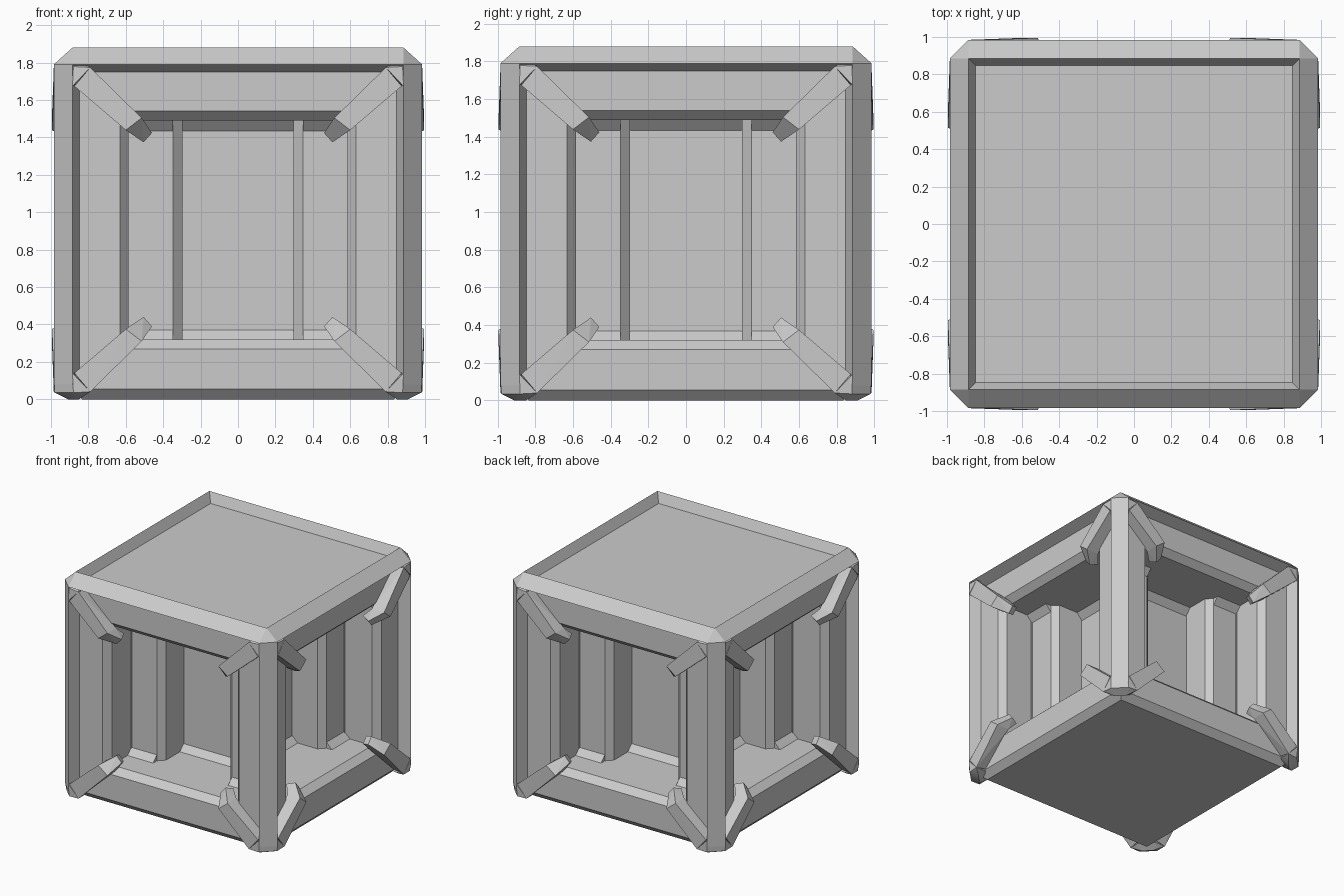
import bpy, bmesh, math
from mathutils import Vector, Matrix

if "Cube" in bpy.data.objects:
    bpy.data.objects.remove(bpy.data.objects["Cube"])

MID = 0.907  # mirror height of the side recesses and brackets


def finish(bm, name):
    bmesh.ops.remove_doubles(bm, verts=bm.verts, dist=0.0005)
    me = bpy.data.meshes.new(name)
    bm.to_mesh(me)
    bm.free()
    ob = bpy.data.objects.new(name, me)
    bpy.context.collection.objects.link(ob)
    return ob


def face(bm, pts, hint, turn=0):
    """Face turned around z by quarter turns, oriented towards hint."""
    pts = [Vector(p) for p in pts]
    n = sum(((pts[i] - pts[0]).cross(pts[i + 1] - pts[0])
             for i in range(1, len(pts) - 1)), Vector())
    if n.dot(Vector(hint)) < 0:
        pts.reverse()
    r = Matrix.Rotation(turn * math.pi / 2, 3, 'Z')
    bm.faces.new([bm.verts.new(r @ p) for p in pts])


def rect(w, y, z0, z1):
    return [(-w, y, z0), (w, y, z0), (w, y, z1), (-w, y, z1)]


def hull(bm, pts):
    vs = [bm.verts.new(p) for p in pts]
    res = bmesh.ops.convex_hull(bm, input=vs)
    junk = {g for g in res["geom_interior"] + res["geom_unused"]
            if isinstance(g, bmesh.types.BMVert)}
    bmesh.ops.delete(bm, geom=list(junk), context='VERTS')


OUT, UP, DOWN = (0, -1, 0), (0, 0, 1), (0, 0, -1)
Z0, Z1 = 0.32, 1.49           # floor and ceiling of recess
shell, frame, core = bmesh.new(), bmesh.new(), bmesh.new()

for t in range(4):
    # side panel: flat ring, then sloped lip of the opening
    loops = [rect(0.89, -0.89, 0.055, 1.80), rect(0.632, -0.89, 0.27, 1.54),
             rect(0.585, -0.835, Z0, Z1)]
    for a, b in zip(loops, loops[1:]):
        for i in range(4):
            j = (i + 1) % 4
            face(shell, [a[i], a[j], b[j], b[i]], OUT, t)
    # bottom chamfer
    face(shell, [(-0.89, -0.89, 0.055), (0.89, -0.89, 0.055),
                 (0.835, -0.835, 0), (-0.835, -0.835, 0)], (0, -1, -1), t)

    # recess floor and ceiling
    for z, h in ((Z0, UP), (Z1, DOWN)):
        face(core, [(-0.585, -0.835, z), (0.585, -0.835, z),
                    (0.585, -0.29, z), (-0.585, -0.29, z)], h, t)
    # recess walls with inner chamfered columns and deep channel
    plan = [(0.585, -0.835), (0.585, -0.578), (0.348, -0.578),
            (0.298, -0.528), (0.298, -0.295)]
    for s in (-1, 1):
        for (xa, ya), (xb, yb) in zip(plan, plan[1:]):
            face(core, [(s * xa, ya, Z0), (s * xb, yb, Z0),
                        (s * xb, yb, Z1), (s * xa, ya, Z1)], (-s, -1, 0), t)
    face(core, rect(0.298, -0.295, Z0, Z1), OUT, t)
    # sloped fillets where the walls meet floor and ceiling
    for xa, xb, y in ((-0.585, -0.348, -0.578), (0.348, 0.585, -0.578),
                      (-0.298, 0.298, -0.295)):
        for za, zb, h in ((Z0, 0.37, 1), (Z1, 1.433, -1)):
            face(core, [(xa, y - 0.05, za), (xb, y - 0.05, za),
                        (xb, y, zb), (xa, y, zb)], (0, -1, h), t)
            for x, s in ((xa, -1), (xb, 1)):
                face(core, [(x, y - 0.05, za), (x, y, zb), (x, y, za)], (s, 0, 0), t)

    # top bar of the frame: chamfer, inner slope, underside
    e = 0.885
    face(frame, [(-e, -0.985, 1.79), (e, -0.985, 1.79), (e, -e, 1.88), (-e, -e, 1.88)],
         (0, -1, 1), t)
    face(frame, [(-e, -e, 1.88), (e, -e, 1.88), (0.847, -0.847, 1.80), (-0.847, -0.847, 1.80)],
         (0, 1, 1), t)
    face(frame, [(-e, -0.985, 1.79), (e, -0.985, 1.79), (0.847, -0.89, 1.75), (-0.847, -0.89, 1.75)],
         (0, -1, -1), t)
    # corner post: inner slopes, outer chamfer, top corner
    for s in (-1, 1):
        face(frame, [(s * e, -0.985, 0.08), (s * e, -0.985, 1.79),
                     (s * 0.847, -0.89, 1.75), (s * 0.847, -0.89, 0.08)], (-s, -1, 0), t)
    face(frame, [(e, -0.985, 0.08), (0.985, -e, 0.08), (0.985, -e, 1.79), (e, -0.985, 1.79)],
         (1, -1, 0), t)
    face(frame, [(e, -0.985, 1.79), (0.985, -e, 1.79), (e, -e, 1.88)], (1, -1, 1), t)

# bottom and recessed top plates
face(shell, [(-0.835, -0.835, 0), (0.835, -0.835, 0), (0.835, 0.835, 0), (-0.835, 0.835, 0)], DOWN)
face(frame, [(-0.847, -0.847, 1.80), (0.847, -0.847, 1.80),
             (0.847, 0.847, 1.80), (-0.847, 0.847, 1.80)], UP)
finish(shell, "side_panels")
finish(core, "recess_core")
finish(frame, "edge_frame")

# bent claw brackets: arm along the panel, then tip bending into the recess
arm = [(0.875, -0.985, 0.14), (0.79, -0.985, 0.04), (0.60, -0.995, 0.375), (0.515, -0.995, 0.31),
       (0.875, -0.88, 0.14), (0.79, -0.88, 0.06), (0.60, -0.88, 0.375), (0.515, -0.88, 0.31)]
tip = [arm[2], arm[3], arm[6], arm[7],
       (0.505, -0.885, 0.44), (0.46, -0.885, 0.39), (0.53, -0.82, 0.42), (0.485, -0.82, 0.37)]
# solid cap joining two arms at each corner
half = [(0.885, -0.985, 0.14), (0.79, -0.985, 0.04), (0.79, -0.89, 0.04),
        (0.88, -0.98, 0.035), (0.85, -0.91, 0.0), (0.86, -0.86, 0.14)]
cap = half + [(-y, -x, z) for x, y, z in half]

claws, caps = bmesh.new(), bmesh.new()
for t in range(4):
    r = Matrix.Rotation(t * math.pi / 2, 3, 'Z')
    for flip in (False, True):
        def place(p, s=1):
            return r @ Vector((s * p[0], p[1], 2 * MID - p[2] if flip else p[2]))
        for s in (-1, 1):
            for part in (arm, tip):
                hull(claws, [place(p, s) for p in part])
        hull(caps, [place(p) for p in cap])
for bm, name in ((claws, "claw_brackets"), (caps, "corner_caps")):
    bmesh.ops.recalc_face_normals(bm, faces=bm.faces)
    ob = finish(bm, name)

# soft shading on the corner caps only
bpy.context.view_layer.objects.active = ob
ob.select_set(True)
bpy.ops.object.shade_smooth_by_angle(angle=math.radians(40))
